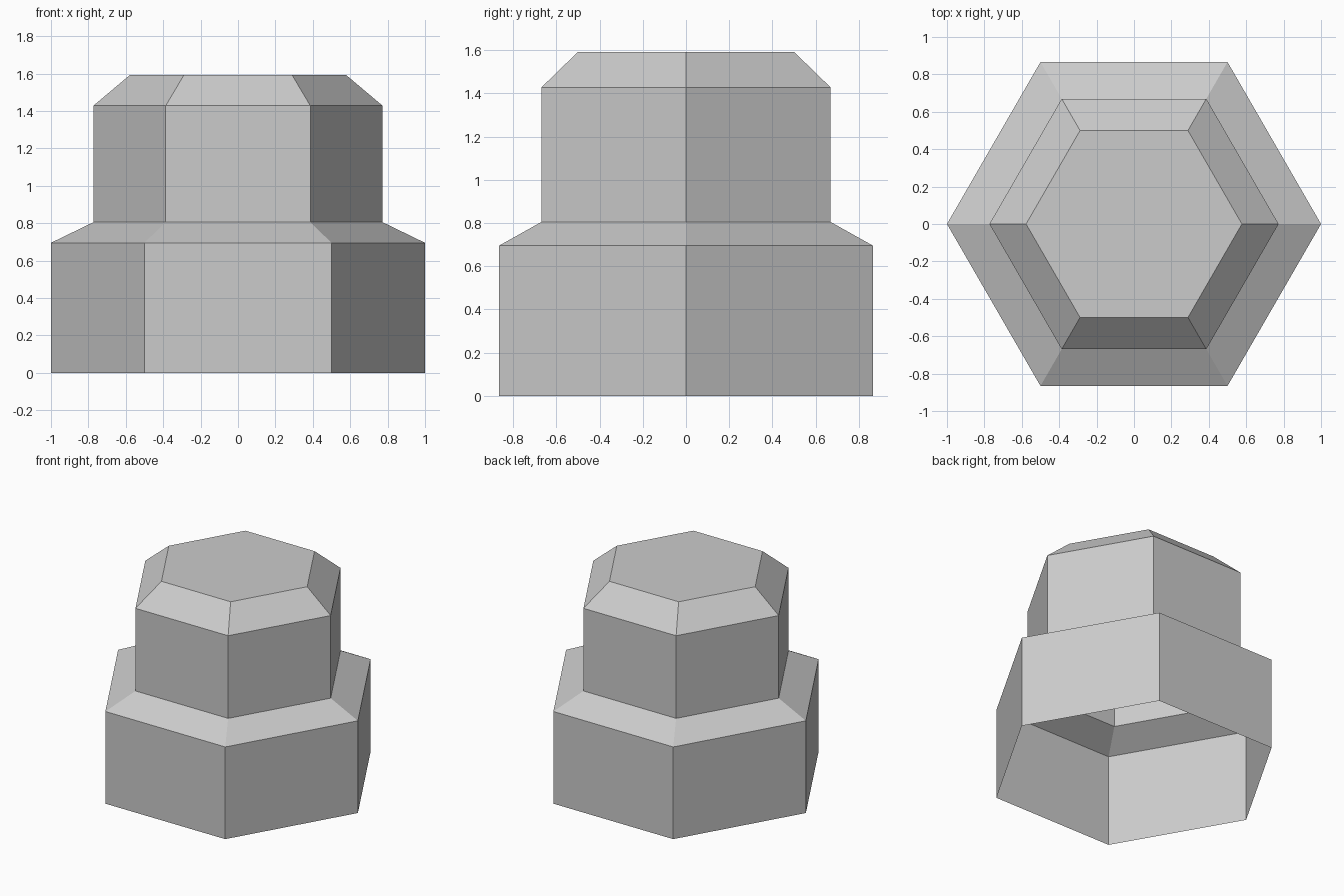
import bpy, bmesh
from math import cos, sin, pi

if "Cube" in bpy.data.objects:
    bpy.data.objects.remove(bpy.data.objects["Cube"])

SIDES = 6
# Profile from the open bottom rim to the top: (corner radius, height)
PROFILE = [(1.0, 0.0), (1.0, 0.695), (0.773, 0.805), (0.773, 1.428), (0.577, 1.593)]

# Hollow stepped hexagonal shell
bm = bmesh.new()
rings = [[bm.verts.new((r * cos(2 * pi * i / SIDES), r * sin(2 * pi * i / SIDES), z))
          for i in range(SIDES)] for r, z in PROFILE]
for low, high in zip(rings, rings[1:]):
    for i in range(SIDES):
        j = (i + 1) % SIDES
        bm.faces.new((low[i], low[j], high[j], high[i]))

# Flat top; the underside stays open
bm.faces.new(rings[-1])

mesh = bpy.data.meshes.new("stepped_hex_cap")
bm.to_mesh(mesh)
bm.free()
bpy.context.collection.objects.link(bpy.data.objects.new("stepped_hex_cap", mesh))
